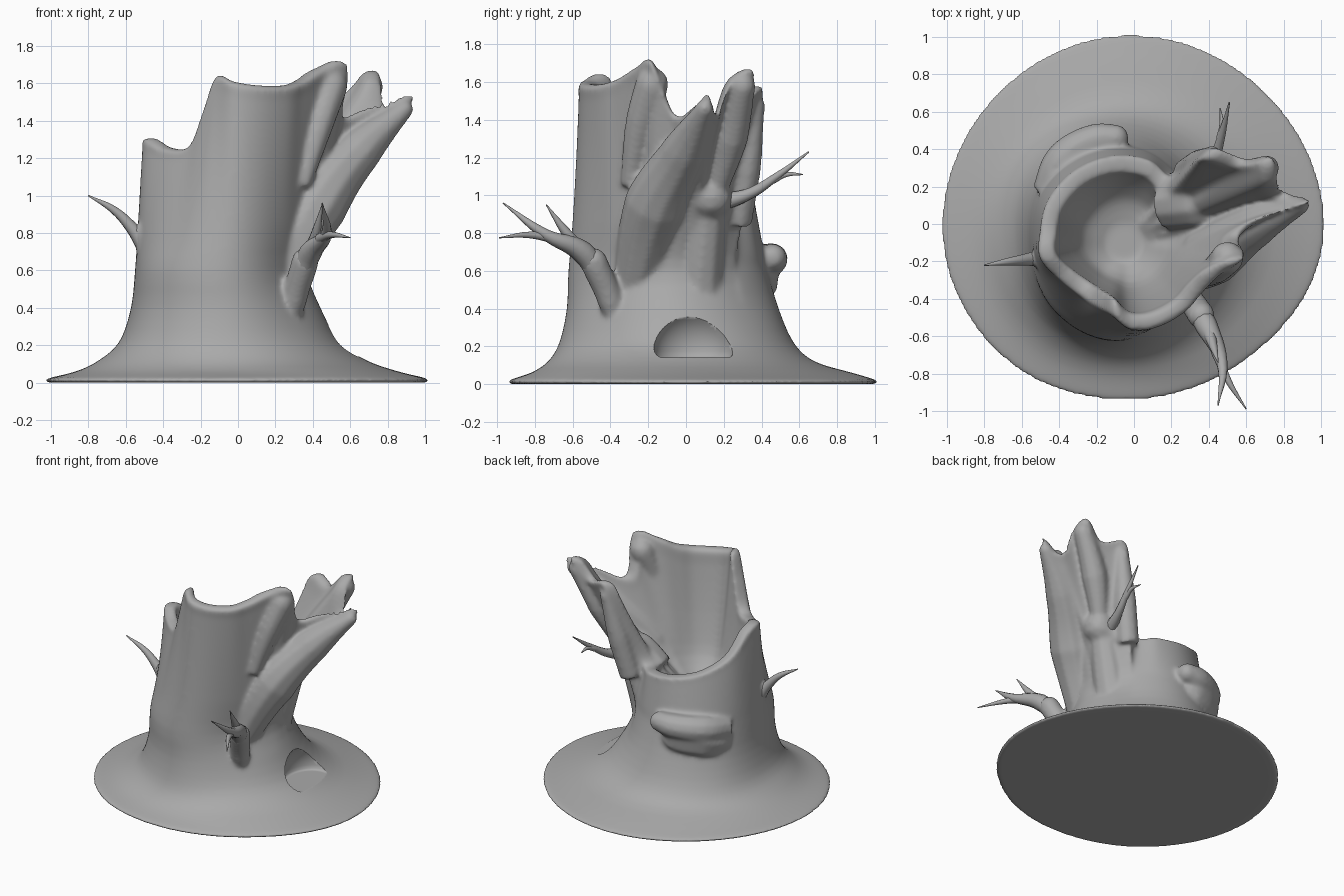
import bpy, bmesh, math
from mathutils import Vector, Matrix

if "Cube" in bpy.data.objects:
    bpy.data.objects.remove(bpy.data.objects["Cube"])

bark = bpy.data.materials.new("grey_bark")
bark.use_nodes = True
grey = (0.4, 0.4, 0.4, 1)
bark.diffuse_color = grey
bark.node_tree.nodes["Principled BSDF"].inputs["Base Color"].default_value = grey

CENTRE = Vector((-0.05, -0.1))
FLOOR_Z, FLOOR_R, WAIST_Z = 0.72, 0.1, 0.6


def loop_spline(pts, t):
    """Closed smooth curve through numbers or vectors."""
    i, f, n = math.floor(t), t - math.floor(t), len(pts)
    a, b, c, d = (pts[(i + k) % n] for k in (-1, 0, 1, 2))
    return b + (c - a) * (f / 2) + (a * 2 - b * 5 + c * 4 - d) * (f * f / 2) \
        + (b * 3 - a - c * 3 + d) * (f ** 3 / 2)


def add_object(name, mesh):
    obj = bpy.data.objects.new(name, mesh)
    bpy.context.collection.objects.link(obj)
    return obj


def tube_mesh(paths):
    """Tapered round limbs; each path point is x, y, z, radius."""
    curve = bpy.data.curves.new("limb", "CURVE")
    curve.dimensions = "3D"
    curve.bevel_depth = 1
    curve.bevel_resolution = 3
    curve.resolution_u = 6
    curve.use_fill_caps = True
    for path in paths:
        spline = curve.splines.new("BEZIER")
        spline.bezier_points.add(len(path) - 1)
        for point, (x, y, z, r) in zip(spline.bezier_points, path):
            point.co, point.radius = (x, y, z), r
            point.handle_left_type = point.handle_right_type = "AUTO"
    obj = add_object("limb", curve)
    bpy.context.view_layer.update()
    graph = bpy.context.evaluated_depsgraph_get()
    mesh = bpy.data.meshes.new_from_object(obj.evaluated_get(graph))
    bpy.data.objects.remove(obj)
    return mesh


# Broken rim of the hollow trunk, anticlockwise from the front
rim = [Vector(p) for p in (
    (-.12, -.48, 1.63), (-.02, -.56, 1.6), (.12, -.55, 1.58), (.27, -.47, 1.58),
    (.36, -.37, 1.61), (.46, -.27, 1.67), (.59, -.18, 1.7), (.57, -.06, 1.42),
    (.75, .05, 1.47), (.95, .12, 1.53), (.82, .17, 1.42), (.77, .24, 1.6),
    (.74, .36, 1.66), (.6, .35, 1.53), (.42, .41, 1.56), (.33, .36, 1.25),
    (.2, .25, .97), (.08, .34, .95), (-.12, .36, .97), (-.32, .28, 1.02),
    (-.46, .12, 1.12), (-.5, -.05, 1.27), (-.5, -.18, 1.3), (-.4, -.29, 1.25),
    (-.27, -.39, 1.26), (-.19, -.44, 1.45))]

# Flared foot: height, then radius in eight directions from +x
foot = (
    (0, (1.05, 1.09, 1.1, 1.03, .96, .88, .83, .89)),
    (.02, (1.06, 1.1, 1.11, 1.04, .97, .89, .84, .9)),
    (.06, (.9, .95, .98, .9, .81, .76, .72, .8)),
    (.12, (.73, .78, .78, .74, .69, .66, .63, .66)),
    (.22, (.59, .64, .67, .65, .58, .58, .57, .55)),
    (.4, (.49, .52, .59, .58, .52, .53, .53, .47)),
    (WAIST_Z, (.42, .46, .53, .54, .5, .52, .52, .42)))


def rib(top):
    """Points from the ground edge up over the rim and down into the hollow."""
    out = top.xy - CENTRE
    reach = out.length
    out.normalize()
    turn = math.atan2(out.y, out.x) / math.tau * 8
    line = [(loop_spline(radii, turn), z) for z, radii in foot]
    waist = line[-1][0]
    bend = max(1, reach * 1.6)
    for t in (.25, .5, .75, .93, 1):
        line.append((waist + (reach - waist) * t ** bend,
                     WAIST_Z + (top.z - WAIST_Z) * t))
    inner = reach - 0.08
    for t in (0, .12, .35, .6, .85, 1):
        spread = (1 - t) ** min(1, reach)
        line.append((FLOOR_R + (inner - FLOOR_R) * spread,
                     top.z + (FLOOR_Z - top.z) * t))
    line = [Vector((*(CENTRE + out * r), z)) for r, z in line]
    line = [line[0], *line, line[-1]]
    return [loop_spline(line, 1 + k / 3) for k in range((len(line) - 3) * 3 + 1)]


bm = bmesh.new()
STEPS = 6
ribs = [[bm.verts.new(p) for p in rib(loop_spline(rim, k / STEPS))]
        for k in range(len(rim) * STEPS)]
for k, right in enumerate(ribs):
    left = ribs[k - 1]
    for j in range(len(right) - 1):
        bm.faces.new((left[j], right[j], right[j + 1], left[j + 1]))
bm.faces.new([r[0] for r in reversed(ribs)])
bm.faces.new([r[-1] for r in ribs])

# Thick limbs: leaning limb, three prongs, knot, its root, shelf and its underside, twig stubs
limbs = (
    ((.2, -.28, .5, .12), (.42, -.16, .95, .17), (.66, 0, 1.25, .12), (.89, .1, 1.46, .05)),
    ((.34, -.3, 1.05, .05), (.44, -.24, 1.4, .08), (.5, -.18, 1.59, .09)),
    ((.42, .14, .95, .05), (.56, .24, 1.3, .09), (.71, .3, 1.58, .07)),
    ((.28, .27, .85, .08), (.35, .32, 1.15, .08), (.42, .37, 1.48, .05)),
    ((.18, .1, .84, .14), (.34, .12, .96, .15), (.42, .13, .99, .12)),
    ((.2, .06, .3, .15), (.28, .08, .6, .12), (.38, .12, .95, .1)),
    ((-.46, .16, .61, .09), (-.38, .34, .64, .1), (-.2, .45, .66, .09), (-.1, .46, .67, .075)),
    ((-.4, .14, .5, .14), (-.33, .27, .55, .17), (-.18, .34, .57, .16), (-.1, .34, .6, .1)),
    ((.27, -.35, .22, .03), (.3, -.4, .44, .07), (.36, -.49, .65, .075)),
    ((-.46, -.17, .6, .06), (-.49, -.18, .72, .06), (-.54, -.19, .81, .035)),
)
mesh = tube_mesh(limbs)
bm.from_mesh(mesh)
bpy.data.meshes.remove(mesh)
for limb in limbs:
    x, y, z, r = limb[-1]
    bmesh.ops.create_icosphere(bm, subdivisions=2, radius=r,
                               matrix=Matrix.Translation((x, y, z)))
bmesh.ops.remove_doubles(bm, verts=bm.verts[:], dist=0.0005)
bmesh.ops.recalc_face_normals(bm, faces=bm.faces[:])
trunk_mesh = bpy.data.meshes.new("hollow_trunk")
bm.to_mesh(trunk_mesh)
bm.free()
trunk = add_object("hollow_trunk", trunk_mesh)

# Arched burrow with a flat floor, cut into the root
bm = bmesh.new()
bmesh.ops.create_uvsphere(
    bm, u_segments=40, v_segments=24, radius=1,
    matrix=Matrix.LocRotScale((.56, .04, .2), None, (.17, .21, .2)))
for vert in bm.verts:
    vert.co.z = max(vert.co.z, .14)
burrow_mesh = bpy.data.meshes.new("burrow_cutter")
bm.to_mesh(burrow_mesh)
bm.free()
burrow = add_object("burrow_cutter", burrow_mesh)
burrow.hide_render = True

# Fuse everything into one smooth skin
fuse = trunk.modifiers.new("fuse", "REMESH")
fuse.mode = "VOXEL"
fuse.voxel_size = 0.013
blend = trunk.modifiers.new("blend", "SMOOTH")
blend.factor = 0.5
blend.iterations = 12
cut = trunk.modifiers.new("burrow", "BOOLEAN")
cut.operation = "DIFFERENCE"
cut.solver = "EXACT"
cut.object = burrow
soften = trunk.modifiers.new("soften", "SMOOTH")
soften.factor = 0.5
soften.iterations = 2
bpy.context.view_layer.update()
graph = bpy.context.evaluated_depsgraph_get()
fused = bpy.data.meshes.new_from_object(trunk.evaluated_get(graph))
trunk.modifiers.clear()
trunk.data = fused
bpy.data.objects.remove(burrow)

# Thin twigs
twigs = {
    "front_twig": (
        ((.33, -.45, .56, .06), (.39, -.55, .7, .06), (.47, -.74, .79, .03), (.45, -.97, .96, .003)),
        ((.44, -.68, .77, .03), (.5, -.83, .79, .018), (.6, -.99, .775, .003)),
        ((.39, -.55, .7, .04), (.42, -.64, .81, .025), (.45, -.74, .95, .003))),
    "side_twig": (
        ((-.49, -.18, .72, .05), (-.57, -.19, .83, .033), (-.66, -.2, .92, .022), (-.8, -.22, 1, .004)),),
    "back_twig": (
        ((.38, .18, .96, .05), (.43, .34, 1.01, .03), (.47, .48, 1.1, .02), (.51, .65, 1.23, .004)),
        ((.46, .46, 1.08, .02), (.47, .53, 1.11, .014), (.46, .62, 1.11, .003))),
}
parts = [trunk] + [add_object(name, tube_mesh(paths)) for name, paths in twigs.items()]

for obj in parts:
    obj.data.materials.clear()
    obj.data.materials.append(bark)
    for face in obj.data.polygons:
        face.material_index = 0
        face.use_smooth = True
bpy.ops.object.select_all(action="DESELECT")
trunk.select_set(True)
bpy.context.view_layer.objects.active = trunk
bpy.ops.object.shade_smooth_by_angle(angle=math.radians(60))
